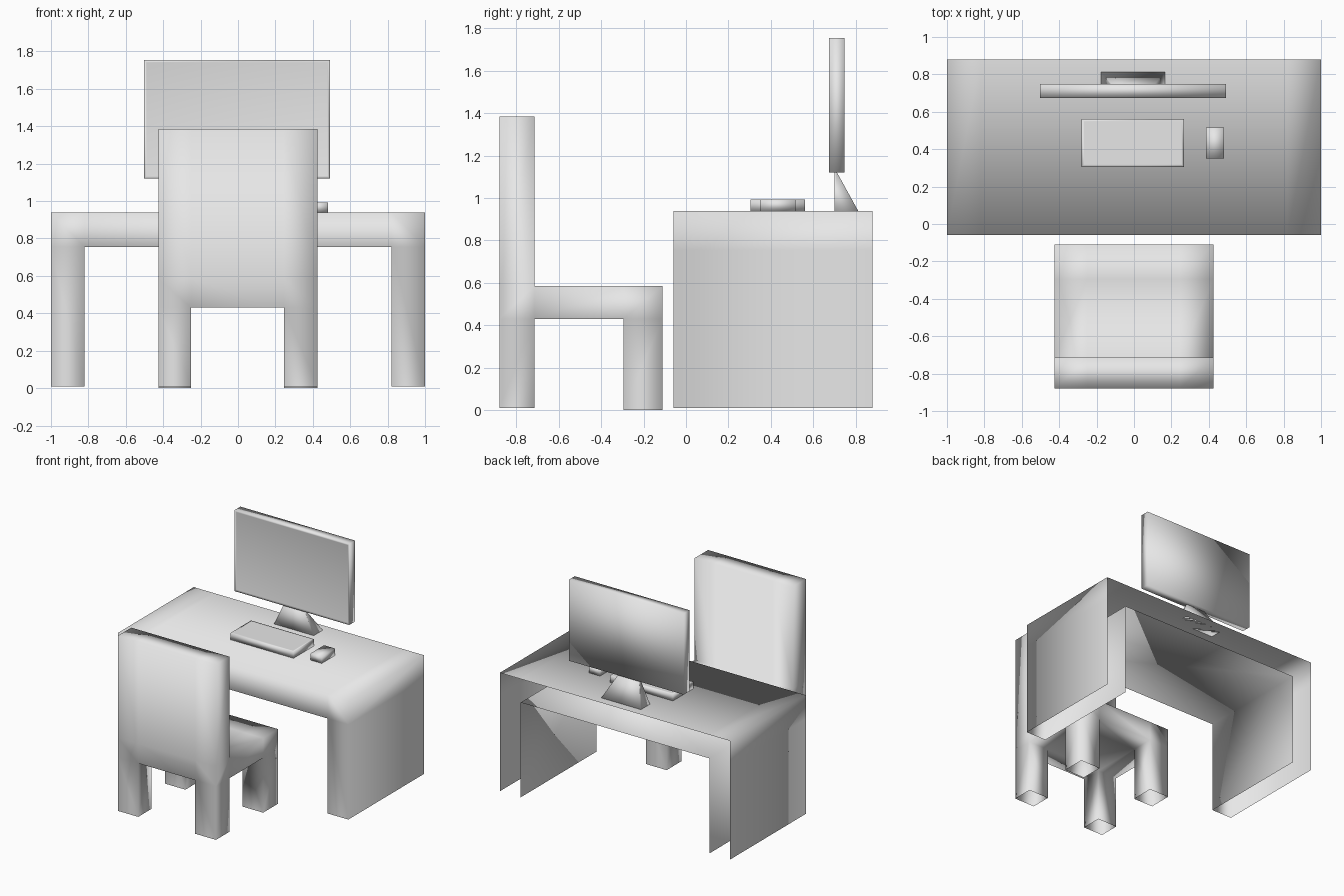
import bpy
import bmesh
from itertools import product
from mathutils import Vector

if "Cube" in bpy.data.objects:
    bpy.data.objects.remove(bpy.data.objects["Cube"])

grey = bpy.data.materials.new("light_grey")
grey.use_nodes = True
grey.diffuse_color = (0.8, 0.8, 0.8, 1)
grey.node_tree.nodes["Principled BSDF"].inputs["Base Color"].default_value = (0.8, 0.8, 0.8, 1)


def finish(name, bm):
    """Turn a bmesh into a smooth shaded object."""
    for face in bm.faces:
        face.smooth = True
    mesh = bpy.data.meshes.new(name)
    bm.to_mesh(mesh)
    bm.free()
    mesh.materials.append(grey)
    obj = bpy.data.objects.new(name, mesh)
    bpy.context.collection.objects.link(obj)
    return obj


def facing(bm, direction, limit=0.9):
    bm.normal_update()
    return [f for f in bm.faces if f.normal.dot(Vector(direction)) > limit]


def block_shell(cuts, filled):
    """Outer skin of the filled cells of a grid cut along x, y and z."""
    bm = bmesh.new()
    cells = set(c for c in product(*[range(len(a) - 1) for a in cuts]) if filled(*c))
    verts = {}

    def vert(key):
        if key not in verts:
            verts[key] = bm.verts.new([cuts[i][key[i]] for i in range(3)])
        return verts[key]

    for cell in cells:
        for axis, side in product(range(3), (0, 1)):
            near = list(cell)
            near[axis] += 2 * side - 1
            if tuple(near) in cells:
                continue
            u, v = (axis + 1) % 3, (axis + 2) % 3
            ring = []
            for du, dv in ((0, 0), (1, 0), (1, 1), (0, 1)):
                key = list(cell)
                key[axis] += side
                key[u] += du
                key[v] += dv
                ring.append(vert(tuple(key)))
            bm.faces.new(ring if side else ring[::-1])
    return bm


def box(low, high):
    return block_shell(list(zip(low, high)), lambda i, j, k: True)


def inset_panel(bm, direction, border, depth):
    bmesh.ops.inset_region(bm, faces=facing(bm, direction), thickness=border, depth=depth)


# Desk: hollow shell, open at the back and under the legs
bm = block_shell(((-1, -0.82, 0.82, 1), (-0.06, 0.88), (0.01, 0.755, 0.94)),
                 lambda i, j, k: k == 1 or i != 1)
opened = facing(bm, (0, 1, 0))
opened += [f for f in facing(bm, (0, 0, -1)) if f.calc_center_median().z < 0.1]
bmesh.ops.delete(bm, geom=opened, context='FACES')
finish("desk", bm)


# Chair: four legs, seat and backrest in one skin, legs open underneath
def chair_cell(i, j, k):
    if k == 0:
        return i != 1 and j != 1
    return k == 1 or j == 0


bm = block_shell(((-0.425, -0.25, 0.245, 0.425), (-0.88, -0.715, -0.295, -0.11),
                  (0, 0.43, 0.585, 1.385)), chair_cell)
soles = [f for f in facing(bm, (0, 0, -1)) if f.calc_center_median().z < 0.1]
bmesh.ops.delete(bm, geom=soles, context='FACES_ONLY')
for v in bm.verts:
    if v.co.z < 0.1 and v.co.y < -0.5:
        v.co.z = 0.01
finish("chair", bm)

# Monitor with a slightly sunk screen
bm = box((-0.503, 0.675, 1.12), (0.493, 0.748, 1.755))
inset_panel(bm, (0, -1, 0), 0.02, -0.004)
finish("monitor", bm)

# Stand: wedge that narrows upward, upright in front and sloping behind
bm = box((-0.177, 0.70, 0.94), (0.167, 0.812, 1.125))
for v in bm.verts:
    if v.co.z > 1:
        v.co.x = -0.005 + (v.co.x + 0.005) * 0.48
        v.co.y = min(v.co.y, 0.71)
finish("monitor_stand", bm)

# Keyboard with an inset top
bm = box((-0.28, 0.305, 0.94), (0.268, 0.562, 0.992))
inset_panel(bm, (0, 0, 1), 0.02, 0)
finish("keyboard", bm)

# Mouse
finish("mouse", box((0.385, 0.35, 0.94), (0.482, 0.517, 0.993)))
